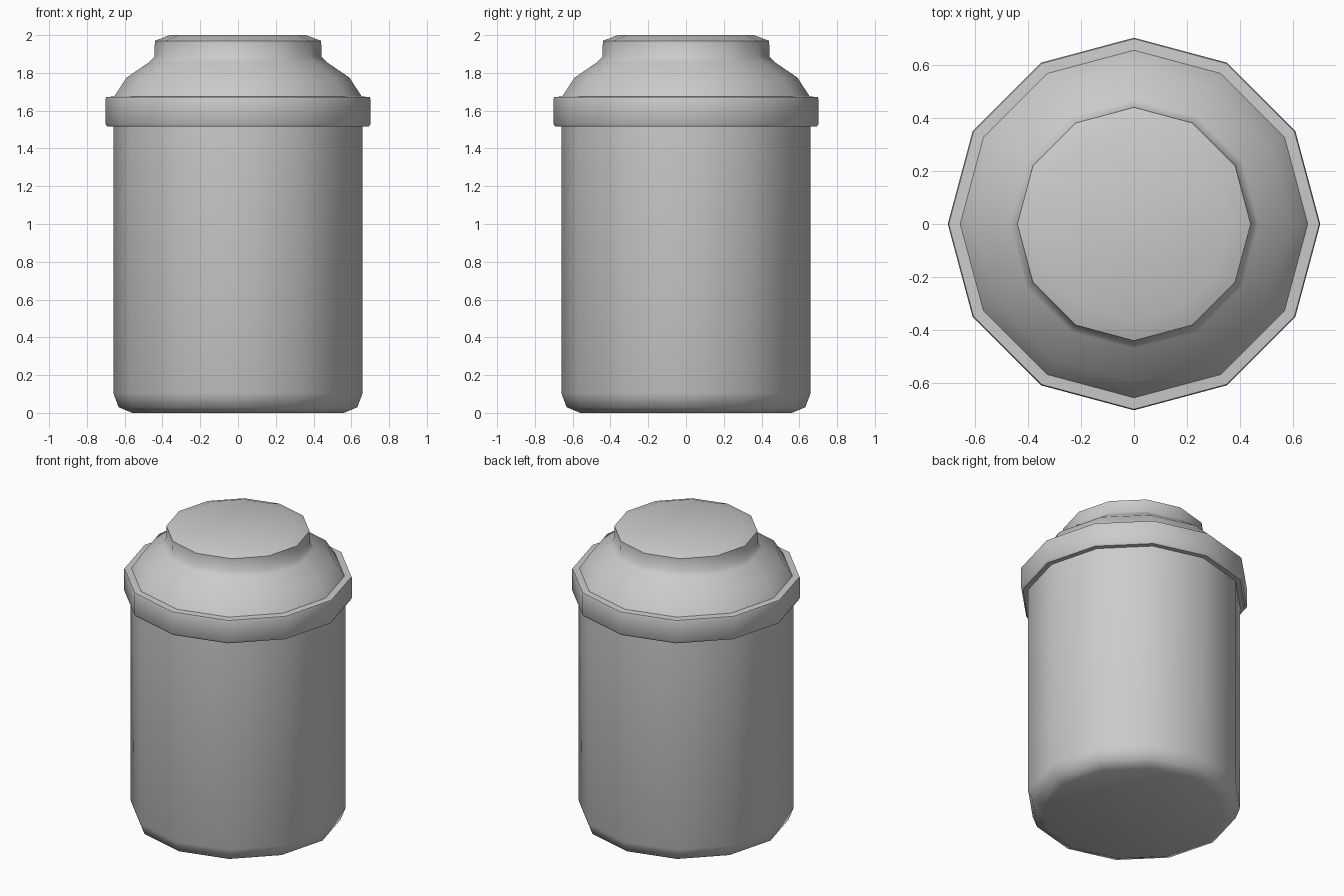
import bpy, bmesh
from math import cos, sin, tau, radians

if "Cube" in bpy.data.objects:
    bpy.data.objects.remove(bpy.data.objects["Cube"])

SIDES = 12


def lathe(name, profile, cap_start=False, cap_end=False):
    """Spin (radius, z) points around z into a 12-sided part."""
    bm = bmesh.new()
    rings = [[bm.verts.new((r * cos(tau * i / SIDES), r * sin(tau * i / SIDES), z))
              for i in range(SIDES)] for r, z in profile]
    for a, b in zip(rings, rings[1:]):
        for i in range(SIDES):
            j = (i + 1) % SIDES
            bm.faces.new((a[i], a[j], b[j], b[i]))
    if cap_start:
        bm.faces.new(rings[0][::-1])
    if cap_end:
        bm.faces.new(rings[-1])
    mesh = bpy.data.meshes.new(name)
    bm.to_mesh(mesh)
    bm.free()
    obj = bpy.data.objects.new(name, mesh)
    bpy.context.collection.objects.link(obj)
    bpy.ops.object.select_all(action='DESELECT')
    obj.select_set(True)
    bpy.context.view_layer.objects.active = obj
    bpy.ops.object.shade_smooth_by_angle(angle=radians(50))
    return obj


# Jar body with a rounded foot
lathe("jar_body", [(0.56, 0.0), (0.632, 0.03), (0.66, 0.105), (0.66, 1.515)],
      cap_start=True)

# Lid: rim band, domed shoulder and raised knob
lathe("lid", [(0.66, 1.515), (0.692, 1.515), (0.702, 1.53), (0.702, 1.66),
              (0.698, 1.672), (0.655, 1.675), (0.59, 1.775), (0.47, 1.857),
              (0.443, 1.885), (0.44, 1.97), (0.36, 2.0)],
      cap_end=True)
